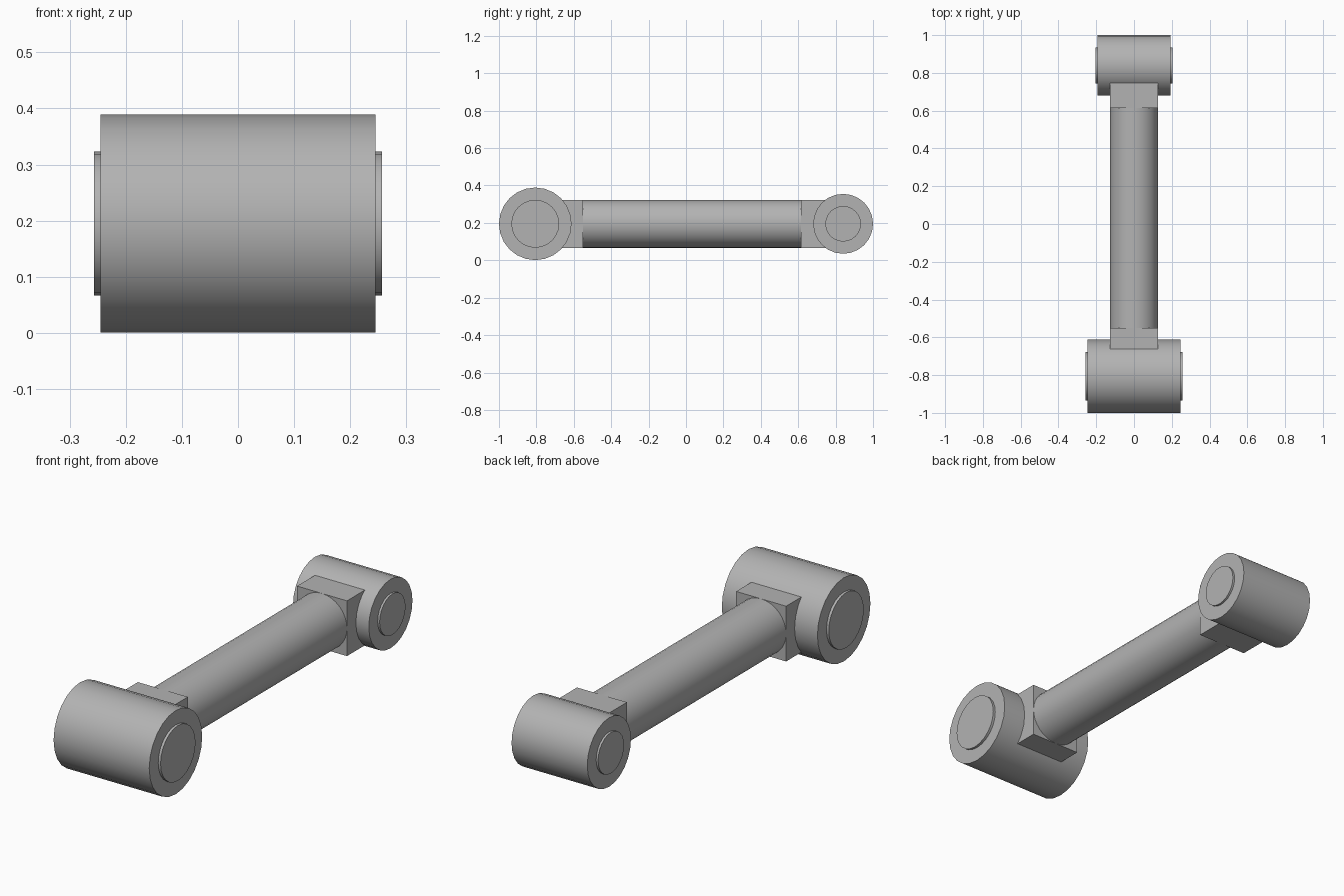
import bpy
import math

cube = bpy.data.objects.get("Cube")
if cube:
    bpy.data.objects.remove(cube, do_unlink=True)

AXIS_Z = 0.195   # height of the shared centre line
ROD_R = 0.128

steel = bpy.data.materials.new("grey_steel")
steel.use_nodes = True
grey = (0.45, 0.45, 0.45, 1)
steel.diffuse_color = grey
steel.node_tree.nodes["Principled BSDF"].inputs["Base Color"].default_value = grey


def finish(name):
    obj = bpy.context.object
    obj.name = name
    obj.data.materials.append(steel)
    bpy.ops.object.transform_apply(location=False, rotation=True, scale=True)
    bpy.ops.object.shade_smooth_by_angle(angle=math.radians(35))
    return obj


def cylinder(name, radius, length, y, rotation, sides=24):
    bpy.ops.mesh.primitive_cylinder_add(
        vertices=sides, radius=radius, depth=length,
        location=(0, y, AXIS_Z), rotation=rotation)
    return finish(name)


def joint(end, y, radius, half_width, pin_radius, pin_half, rod_end):
    across = (0, math.pi / 2, 0)
    # Bushing sleeve and the pin showing at both of its ends
    cylinder(end + "_sleeve", radius, 2 * half_width, y, across)
    cylinder(end + "_pin", pin_radius, 2 * pin_half, y, across)
    # Square block joining the sleeve to the rod
    bpy.ops.mesh.primitive_cube_add(size=1, location=(0, (y + rod_end) / 2, AXIS_Z))
    bpy.context.object.scale = (2 * ROD_R, abs(y - rod_end), 2 * ROD_R)
    finish(end + "_block")


front_end, back_end = -0.55, 0.615
joint("front", -0.806, 0.194, 0.245, 0.128, 0.257, front_end)
joint("back", 0.84, 0.16, 0.194, 0.095, 0.204, back_end)

# Round rod between the blocks
cylinder("rod", ROD_R, back_end - front_end, (front_end + back_end) / 2,
         (math.pi / 2, 0, 0), 32)
